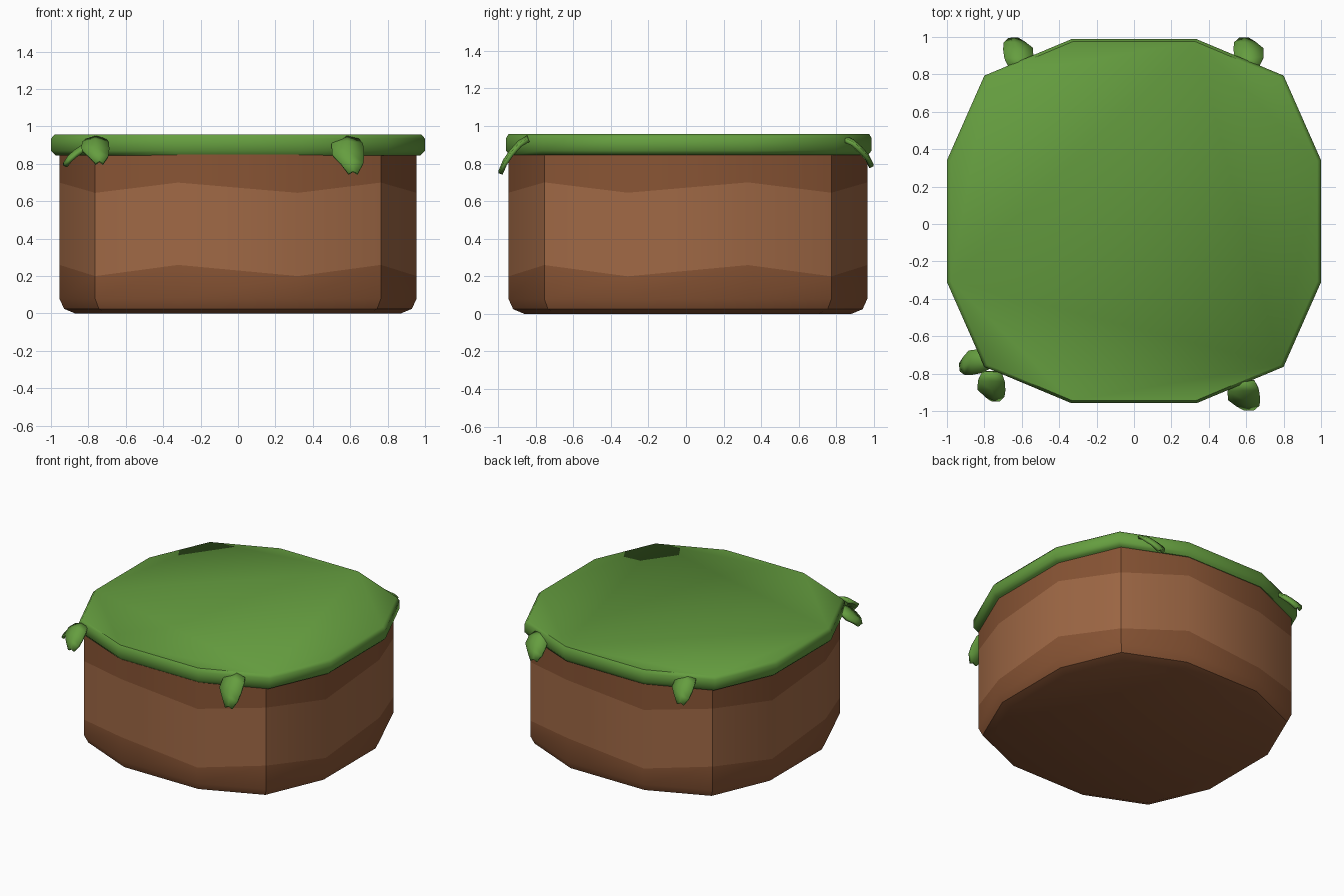
import bpy, bmesh, math
from mathutils import Vector

if "Cube" in bpy.data.objects:
    bpy.data.objects.remove(bpy.data.objects["Cube"])


def material(name, color):
    m = bpy.data.materials.new(name)
    m.diffuse_color = (*color, 1)
    m.use_nodes = True
    m.node_tree.nodes["Principled BSDF"].inputs["Base Color"].default_value = m.diffuse_color
    return m


GRASS = material("grass_green", (0.13, 0.34, 0.05))
EARTH = material("earth_brown", (0.25, 0.09, 0.035))
BAND = material("earth_band", (0.35, 0.14, 0.06))


def finish(name, bm, mats, angle):
    bmesh.ops.recalc_face_normals(bm, faces=bm.faces)
    me = bpy.data.meshes.new(name)
    bm.to_mesh(me)
    bm.free()
    for m in mats:
        me.materials.append(m)
    ob = bpy.data.objects.new(name, me)
    bpy.context.collection.objects.link(ob)
    bpy.ops.object.select_all(action='DESELECT')
    ob.select_set(True)
    bpy.context.view_layer.objects.active = ob
    bpy.ops.object.shade_smooth_by_angle(angle=math.radians(angle))
    return ob


# Twelve-sided outline, one quarter turned around four times
OUTLINE = []
for k in range(4):
    for x, y in ((1, -0.335), (1, 0.335), (0.8, 0.8)):
        for _ in range(k):
            x, y = -y, x
        OUTLINE.append((x, y))


def stacked(name, rings, mats, band=None, y_off=0.015, angle=35):
    """rings: (x scale, y scale, z at even corners, z at odd corners)"""
    bm = bmesh.new()
    loops = [[bm.verts.new((x * sx, y * sy + y_off, (za, zb)[i % 2]))
              for i, (x, y) in enumerate(OUTLINE)] for sx, sy, za, zb in rings]
    for r, (lo, hi) in enumerate(zip(loops, loops[1:])):
        for i in range(12):
            j = (i + 1) % 12
            f = bm.faces.new((lo[i], lo[j], hi[j], hi[i]))
            f.material_index = 1 if r == band else 0
    bm.faces.new(loops[0][::-1])
    bm.faces.new(loops[-1])
    return finish(name, bm, mats, angle)


# Earth block with rounded foot and a lighter zigzag band
stacked("earth_block", [
    (0.87, 0.87, 0, 0), (0.93, 0.93, 0.025, 0.025), (0.955, 0.955, 0.08, 0.08),
    (0.955, 0.955, 0.20, 0.26), (0.955, 0.955, 0.645, 0.70),
    (0.955, 0.955, 0.85, 0.85)], [EARTH, BAND], band=3, y_off=0.01)

# Grass slab with chamfered rim
stacked("grass_slab", [
    (0.975, 0.955, 0.845, 0.845), (1, 0.973, 0.87, 0.87),
    (1, 0.973, 0.935, 0.935), (0.98, 0.96, 0.957, 0.957)], [GRASS], angle=50)


# Drooping leaves: (reach, drop, left edge, right edge) across the blade
BLADE = [(0.0, 0.0, -0.06, 0.06), (0.045, -0.025, -0.085, 0.08),
         (0.09, -0.075, -0.085, 0.085), (0.125, -0.125, -0.04, 0.08),
         (0.148, -0.18, 0.0, 0.05)]


def leaf(name, base, heading, size, drop):
    out = Vector((math.cos(heading), math.sin(heading), 0))
    side = Vector((-out.y, out.x, 0))
    bm = bmesh.new()
    rows = []
    for reach, fall, a, b in BLADE:
        row = []
        for t in (0, 0.5, 1):
            p = Vector(base) + out * reach + side * (a + (b - a) * t) * size
            p.z += fall * drop + (0.015 if t == 0.5 else 0)
            row.append(bm.verts.new(p))
        rows.append(row)
    for lo, hi in zip(rows, rows[1:]):
        for i in range(2):
            bm.faces.new((lo[i], lo[i + 1], hi[i + 1], hi[i]))
    ob = finish(name, bm, [GRASS], 50)
    mod = ob.modifiers.new("thickness", 'SOLIDIFY')
    mod.thickness = 0.022
    mod.offset = 0


R = math.radians
leaf("leaf_front_right", (0.585, -0.84, 0.925), R(-88), 1.0, 1.0)
leaf("leaf_front_left", (-0.76, -0.79, 0.925), R(-91), 0.85, 0.7)
leaf("leaf_left", (-0.78, -0.73, 0.895), R(187), 0.75, 0.6)
leaf("leaf_back_right", (0.615, 0.84, 0.925), R(92), 0.92, 0.8)
leaf("leaf_back_left", (-0.615, 0.84, 0.925), R(93), 0.92, 0.8)
